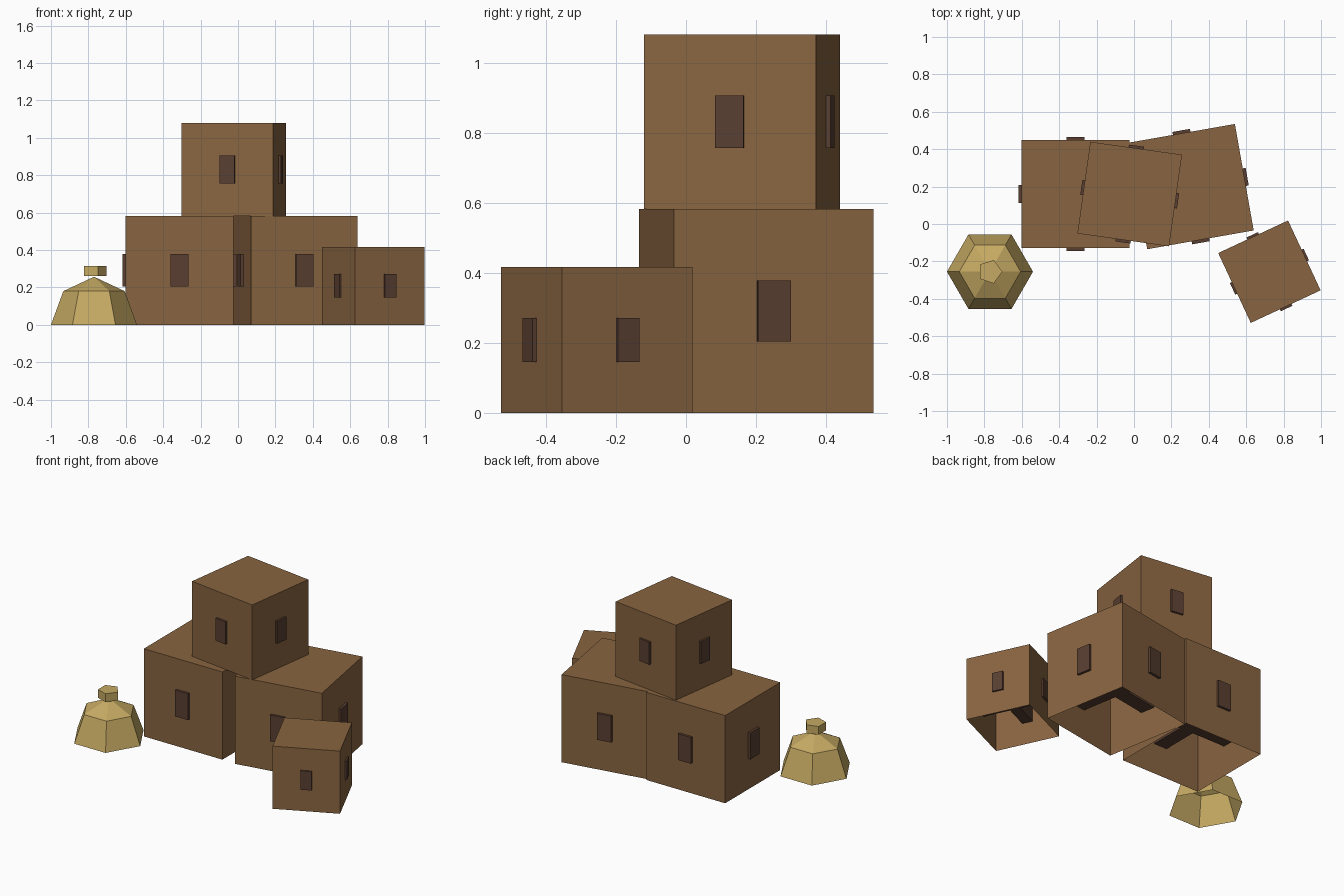
import bpy
import bmesh
from math import radians, cos, sin, tau
from mathutils import Matrix

cube = bpy.data.objects.get("Cube")
if cube:
    bpy.data.objects.remove(cube, do_unlink=True)


def make_material(name, colour):
    mat = bpy.data.materials.new(name)
    mat.use_nodes = True
    mat.diffuse_color = (*colour, 1)
    mat.node_tree.nodes["Principled BSDF"].inputs["Base Color"].default_value = (*colour, 1)
    return mat


CLAY = make_material("clay brown", (0.25, 0.128, 0.052))
WINDOW = make_material("dark window brown", (0.10, 0.049, 0.031))
STRAW = make_material("straw yellow", (0.56, 0.40, 0.125))


def finish(name, bm, mat, matrix):
    bmesh.ops.recalc_face_normals(bm, faces=bm.faces)
    mesh = bpy.data.meshes.new(name)
    bm.to_mesh(mesh)
    bm.free()
    mesh.materials.append(mat)
    obj = bpy.data.objects.new(name, mesh)
    obj.matrix_world = matrix
    bpy.context.collection.objects.link(obj)
    return obj


def box(name, size, mat, matrix, open_bottom=False):
    bm = bmesh.new()
    bmesh.ops.create_cube(bm, size=1)
    bmesh.ops.scale(bm, vec=size, verts=bm.verts)
    if open_bottom:
        bm.normal_update()
        floor = [f for f in bm.faces if f.normal.z < -0.9]
        bmesh.ops.delete(bm, geom=floor, context="FACES")
    finish(name, bm, mat, matrix)


def house(name, x, y, base, side, height, angle):
    """Open-bottomed cube with two crossing beams whose ends are the windows."""
    place = (Matrix.Translation((x, y, base + height / 2))
             @ Matrix.Rotation(radians(angle), 4, "Z"))
    box(name, (side, side, height), CLAY, place, open_bottom=True)
    width, length, tall = side * 0.165, side * 1.055, height * 0.3
    box(name + "_side_windows", (length, width, tall), WINDOW, place)
    box(name + "_front_back_windows", (width, length, tall), WINDOW, place)


# Clay houses
house("left_house", -0.313, 0.16, 0, 0.578, 0.582, 0)
house("right_house", 0.305, 0.2, 0, 0.578, 0.582, 10)
house("upper_house", -0.023, 0.16, 0.582, 0.495, 0.498, -8)
house("small_house", 0.724, -0.255, 0, 0.412, 0.416, 25)


def ring(bm, sides, radius, z):
    return [bm.verts.new((radius * cos(tau * i / sides), radius * sin(tau * i / sides), z))
            for i in range(sides)]


def bridge(bm, low, high):
    for i in range(len(low)):
        j = (i + 1) % len(low)
        bm.faces.new((low[i], low[j], high[j], high[i]))


SACK_PLACE = Matrix.Translation((-0.77, -0.255, 0))

# Six-sided sack with a shallow pointed top and no floor
bm = bmesh.new()
foot = ring(bm, 6, 0.23, 0)
shoulder = ring(bm, 6, 0.164, 0.18)
bridge(bm, foot, shoulder)
tip = bm.verts.new((0, 0, 0.257))
for i in range(6):
    bm.faces.new((shoulder[i], shoulder[(i + 1) % 6], tip))
finish("sack_body", bm, STRAW, SACK_PLACE)

# Five-sided knot above the sack
bm = bmesh.new()
low = ring(bm, 5, 0.066, 0.26)
high = ring(bm, 5, 0.066, 0.315)
bridge(bm, low, high)
bm.faces.new(high)
bm.faces.new(low[::-1])
finish("sack_knot", bm, STRAW, SACK_PLACE)
